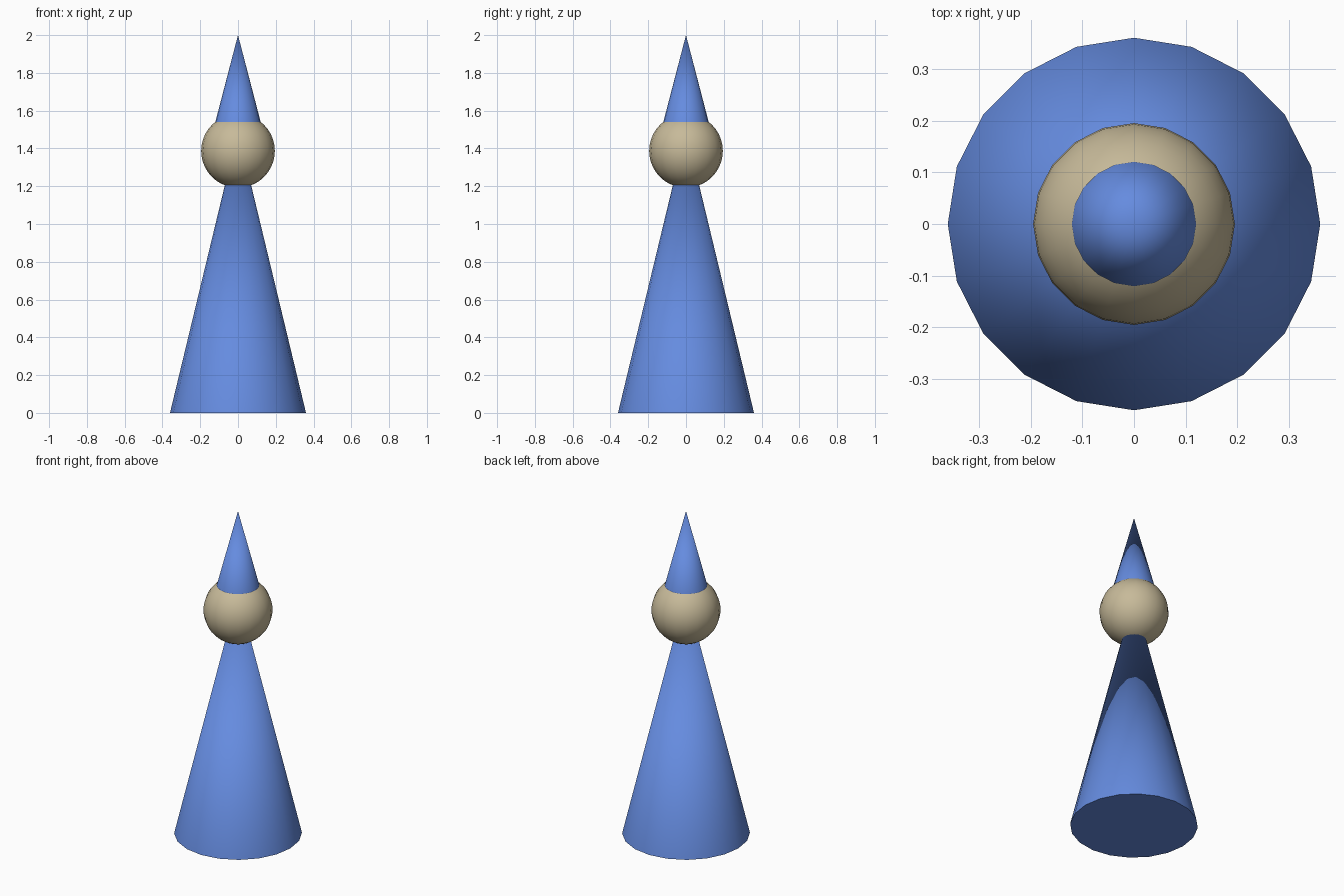
import bpy
import math

if "Cube" in bpy.data.objects:
    bpy.data.objects.remove(bpy.data.objects["Cube"])

SIDES = 20


def material(name, rgb):
    mat = bpy.data.materials.new(name)
    mat.diffuse_color = (*rgb, 1.0)
    mat.use_nodes = True
    mat.node_tree.nodes["Principled BSDF"].inputs["Base Color"].default_value = mat.diffuse_color
    return mat


def finish(name, mat):
    obj = bpy.context.object
    obj.name = name
    obj.data.materials.append(mat)
    bpy.ops.object.shade_smooth_by_angle(angle=math.radians(40))
    return obj


def cone(name, radius, bottom, tip, mat):
    bpy.ops.mesh.primitive_cone_add(
        vertices=SIDES, radius1=radius, radius2=0, depth=tip - bottom,
        location=(0, 0, (bottom + tip) / 2))
    return finish(name, mat)


blue = material("blue", (0.13, 0.26, 0.74))
tan = material("tan", (0.57, 0.49, 0.32))

# Tall robe-like body, its tip hidden inside the head
cone("body", 0.36, 0.0, 1.495, blue)

# Round head
bpy.ops.mesh.primitive_uv_sphere_add(
    segments=SIDES, ring_count=SIDES, radius=0.195, location=(0, 0, 1.387))
finish("head", tan)

# Pointed hat, its rim sunk slightly into the head
cone("hat", 0.124, 1.525, 2.0, blue)
